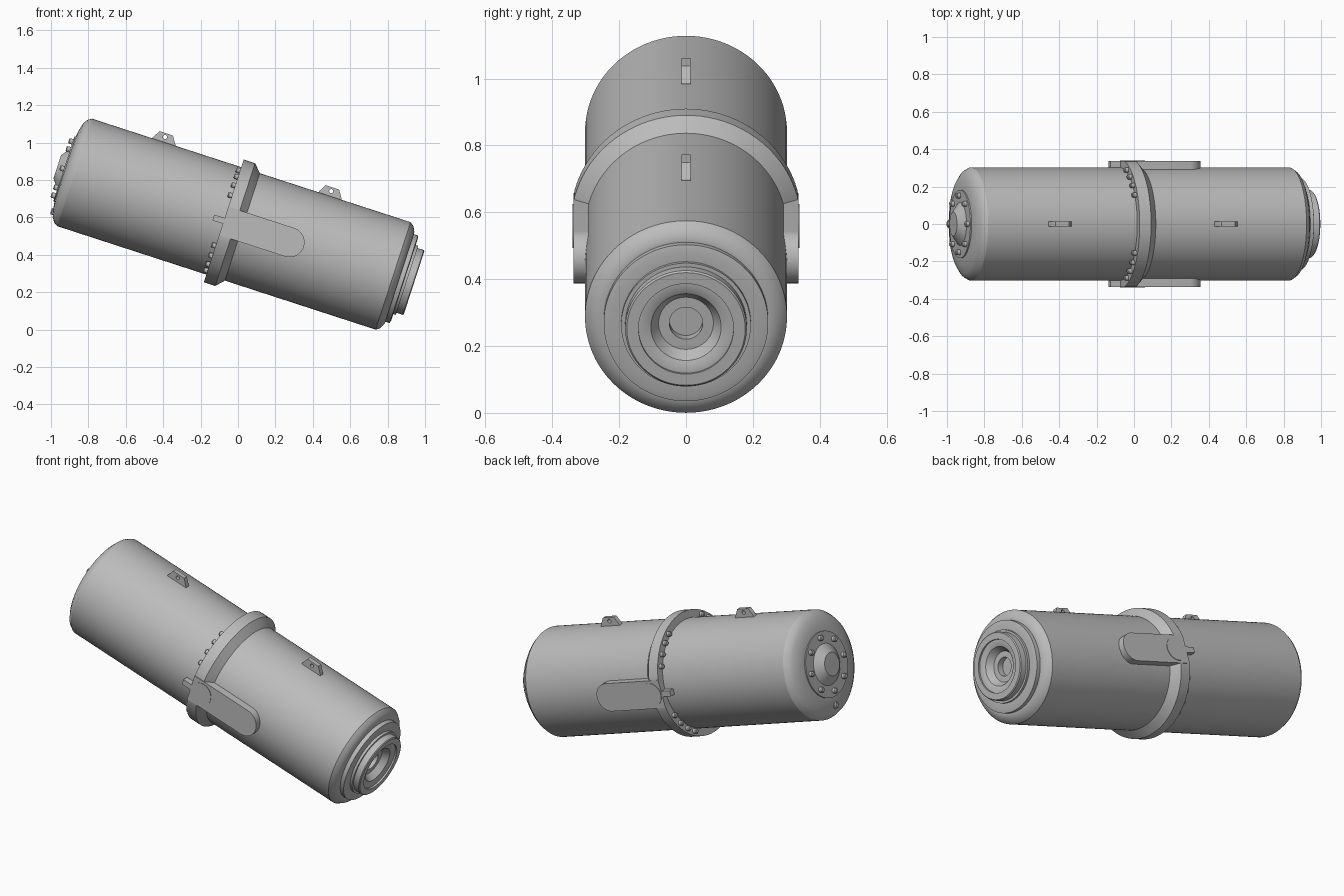
import bpy, bmesh
from math import sin, cos, pi, radians
from mathutils import Matrix

cube = bpy.data.objects.get("Cube")
if cube:
    bpy.data.objects.remove(cube)

grey = bpy.data.materials.new("plain_grey")
grey.use_nodes = True
grey.diffuse_color = (0.5, 0.5, 0.5, 1)
grey.node_tree.nodes["Principled BSDF"].inputs["Base Color"].default_value = (0.5, 0.5, 0.5, 1)

# Parts are built with the tank axis along x, then tilted nose down
TILT = Matrix.Translation((0, 0, 0.557)) @ Matrix.Rotation(radians(18), 4, 'Y')
R = 0.302


def finish(name, bm):
    bmesh.ops.remove_doubles(bm, verts=bm.verts, dist=0.00001)
    bmesh.ops.recalc_face_normals(bm, faces=bm.faces)
    bm.transform(TILT)
    mesh = bpy.data.meshes.new(name)
    bm.to_mesh(mesh)
    bm.free()
    mesh.materials.append(grey)
    ob = bpy.data.objects.new(name, mesh)
    bpy.context.collection.objects.link(ob)
    bpy.ops.object.select_all(action='DESELECT')
    ob.select_set(True)
    bpy.context.view_layer.objects.active = ob
    bpy.ops.object.shade_smooth_by_angle(angle=radians(30))
    return ob


def lathe(name, profile, y=0, z=0, steps=96, clamp=None):
    """Revolve (along, radius) points about a line parallel to x."""
    bm = bmesh.new()
    verts = [bm.verts.new((s, 0, r)) for s, r in profile]
    edges = [bm.edges.new(pair) for pair in zip(verts, verts[1:])]
    bmesh.ops.spin(bm, geom=verts + edges, cent=(0, 0, 0), axis=(1, 0, 0),
                   angle=2 * pi, steps=steps)
    for v in bm.verts:
        if clamp:
            v.co.y = max(-clamp, min(clamp, v.co.y))
        v.co.y += y
        v.co.z += z
    return finish(name, bm)


def arc(cx, cz, r, a0, a1, n):
    return [(cx + r * cos(a0 + (a1 - a0) * i / n), cz + r * sin(a0 + (a1 - a0) * i / n))
            for i in range(n + 1)]


def prism(name, loops, y0, y1):
    """Extrude an outline (and optional hole) drawn in the xz plane along y."""
    bm = bmesh.new()
    edges = []
    for loop in loops:
        vs = [bm.verts.new((x, y0, z)) for x, z in loop]
        edges += [bm.edges.new((a, b)) for a, b in zip(vs, vs[1:] + vs[:1])]
    bmesh.ops.triangle_fill(bm, edges=edges, use_beauty=True)
    ext = bmesh.ops.extrude_face_region(bm, geom=list(bm.faces), use_keep_orig=True)
    moved = [g for g in ext["geom"] if isinstance(g, bmesh.types.BMVert)]
    bmesh.ops.translate(bm, verts=moved, vec=(0, y1 - y0, 0))
    return finish(name, bm)


def bolt(name, s, length, radius, y, z):
    tip = s - length
    lathe(name, [(s + 0.005, 0), (s + 0.005, radius), (tip + 0.005, radius),
                 (tip, radius * 0.7), (tip, 0)], y, z, 16)


# Main shell: rounded rear, stepped nose and recessed outlet
lathe("tank_shell", [
    (-0.972, 0), (-0.972, 0.185), (-0.967, 0.22), (-0.956, 0.264), (-0.938, 0.29),
    (-0.918, R), (0.872, R), (0.893, 0.287), (0.908, 0.257), (0.908, 0.246),
    (0.932, 0.246), (0.936, 0.228), (0.936, 0.194), (0.95, 0.194), (0.95, 0.182),
    (0.985, 0.182), (0.99, 0.177), (0.99, 0.142), (0.98, 0.142), (0.98, 0.125),
    (0.972, 0.105), (0.935, 0.082), (0.935, 0.05), (0.9, 0.05), (0.9, 0)])

# Rear inspection cover with domed hub and bolts
lathe("rear_cover", [(-0.965, 0), (-0.965, 0.183), (-0.979, 0.183), (-0.979, 0.115),
                     (-1.016, 0.065), (-1.016, 0)])
for i in range(8):
    a = i * pi / 4
    bolt("rear_cover_bolt", -0.979, 0.022, 0.015, 0.152 * sin(a), 0.152 * cos(a))
bolt("rear_drain_plug", -0.96, 0.015, 0.018, 0, -0.235)

# Middle collar: flat flange face, tapering into the front half
lathe("middle_collar", [(-0.08, 0.29), (-0.08, 0.345), (-0.016, 0.345),
                        (0.036, 0.29)], clamp=0.336)

# Collar bolts, four in each quadrant
for sy in (-1, 1):
    for sz in (-1, 1):
        for deg in (29, 40, 52, 64):
            a = radians(deg)
            bolt("collar_bolt", -0.08, 0.022, 0.014,
                 sy * 0.321 * sin(a), sz * 0.321 * cos(a))

# Side arms with pivot discs and locating pins
arm = [(-0.08, -0.08)] + arc(0.29, 0, 0.08, -pi / 2, pi / 2, 24) + [(-0.08, 0.08)]
disc = arc(-0.008, 0, 0.066, 0, 2 * pi, 40)[:-1]
pin = [(-0.138, -0.016), (-0.07, -0.016), (-0.07, 0.016), (-0.138, 0.016)]
for side, sy in (("left", 1), ("right", -1)):
    prism(side + "_arm", [arm], sy * 0.25, sy * 0.337)
    prism(side + "_pivot_disc", [disc], sy * 0.3, sy * 0.34)
    prism(side + "_locating_pin", [pin], sy * 0.295, sy * 0.336)

# Lifting eyes on top
for label, s in (("rear", -0.517), ("front", 0.417)):
    plate = [(s - 0.062, 0.29), (s + 0.066, 0.29), (s + 0.066, 0.306),
             (s + 0.038, 0.35), (s - 0.038, 0.35), (s - 0.062, 0.306)]
    hole = arc(s, 0.329, 0.011, 0, 2 * pi, 20)[:-1]
    prism(label + "_lifting_eye", [plate, hole], -0.013, 0.013)
